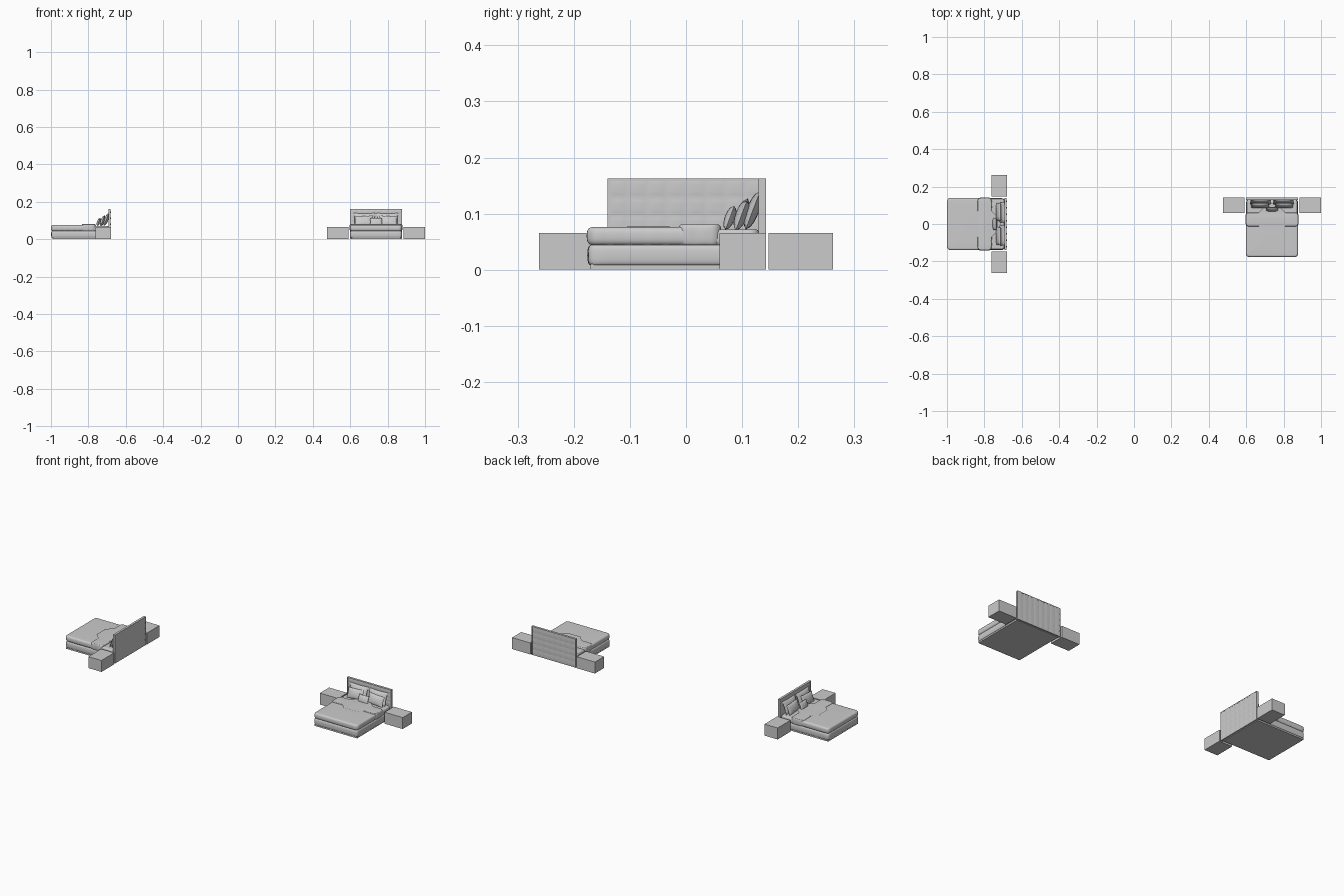
import bpy, bmesh, math
from mathutils import Matrix, Vector

if "Cube" in bpy.data.objects:
    bpy.data.objects.remove(bpy.data.objects["Cube"])

# Each bed is modelled with its headboard back on y = 0 and its foot towards -y
BEDS = [("right_bed", Matrix.Translation((0.738, 0.143, 0))),
        ("left_bed", Matrix.Translation((-0.68, 0, 0)) @ Matrix.Rotation(-math.pi / 2, 4, 'Z'))]


def place(name, bm, smooth=True, local=Matrix()):
    """Turn a bmesh into one object per bed, sharing the mesh."""
    bmesh.ops.recalc_face_normals(bm, faces=bm.faces)
    me = bpy.data.meshes.new(name)
    bm.to_mesh(me)
    bm.free()
    for bed, matrix in BEDS:
        ob = bpy.data.objects.new(bed + "_" + name, me)
        bpy.context.collection.objects.link(ob)
        ob.matrix_world = matrix @ local
    if smooth:
        bpy.ops.object.select_all(action='DESELECT')
        ob.select_set(True)
        bpy.context.view_layer.objects.active = ob
        bpy.ops.object.shade_smooth_by_angle(angle=math.radians(40))


def box(name, lo, hi):
    bm = bmesh.new()
    lo, hi = Vector(lo), Vector(hi)
    bmesh.ops.create_cube(bm, size=1, matrix=Matrix.Translation((lo + hi) / 2)
                          @ Matrix.Diagonal((*(hi - lo), 1)))
    place(name, bm, False)


def outline(hx, hy, r, n=16, corner=6):
    """Rounded rectangle with extra points along its sides."""
    pts = []
    centres = [(hx - r, hy - r), (r - hx, hy - r), (r - hx, r - hy), (hx - r, r - hy)]
    for k, (cx, cy) in enumerate(centres):
        arc = [(cx + r * math.cos((k + i / corner) * math.pi / 2),
                cy + r * math.sin((k + i / corner) * math.pi / 2)) for i in range(corner + 1)]
        nx, ny = centres[(k + 1) % 4]
        a = (k + 1) * math.pi / 2
        end = (nx + r * math.cos(a), ny + r * math.sin(a))
        pts += arc + [(arc[-1][0] + (end[0] - arc[-1][0]) * i / n,
                       arc[-1][1] + (end[1] - arc[-1][1]) * i / n) for i in range(1, n)]
    return pts


def soft_slab(name, lo, hi, edge, ripple=0.0, dome=0.0):
    """Padded slab: rounded rim, slight vertical gathers, gently domed top."""
    bm = bmesh.new()
    cx, cy = (lo[0] + hi[0]) / 2, (lo[1] + hi[1]) / 2
    hx, hy, hz = ((hi[i] - lo[i]) / 2 for i in range(3))
    steps, rings = 14, []
    levels = []
    for i in range(steps + 1):
        t = -math.pi / 2 + math.pi * i / steps
        s = math.copysign(abs(math.sin(t)) ** 0.8, t)
        levels.append((edge * (1 - math.cos(t) ** 0.7 if abs(math.cos(t)) > 1e-6 else 1), s * (hz - dome), math.cos(t)))
    for f in (0.03, 0.07, 0.1):
        levels.append((edge + f, hz - dome + dome * f / 0.1, 0))
    for inset, z, g in levels:
        r = max(0.004, 0.018 - inset)
        ring = []
        for x, y in outline(hx - inset, hy - inset, r):
            k = 1 - ripple * g * (0.5 + 0.5 * math.cos(190 * (x + y))) / hx
            ring.append(bm.verts.new((cx + x * k, cy + y * k, (lo[2] + hi[2]) / 2 + z)))
        rings.append(ring)
    for a, b in zip(rings, rings[1:]):
        for i in range(len(a)):
            j = (i + 1) % len(a)
            bm.faces.new((a[i], a[j], b[j], b[i]))
    bm.faces.new(rings[0])
    bm.faces.new(rings[-1])
    place(name, bm)


def pillow(name, x, y, z, w, h, thick, lean, roll=0.0):
    """Cushion with pinched corners, standing on its lower edge and leaning back."""
    bm = bmesh.new()
    n = 16
    bmesh.ops.create_grid(bm, x_segments=n, y_segments=n, size=1)
    back = bmesh.ops.duplicate(bm, geom=bm.verts[:] + bm.edges[:] + bm.faces[:])["geom"]
    back = {v for v in back if isinstance(v, bmesh.types.BMVert)}
    for v in bm.verts:
        u, q = v.co.x, v.co.y
        d = thick / 2 * (max(0, (1 - u * u) * (1 - q * q))) ** 0.45
        v.co = (w / 2 * u * (1 - 0.07 * (1 - q * q)), d if v in back else -d,
                h / 2 * q * (1 - 0.07 * (1 - u * u)))
    bmesh.ops.remove_doubles(bm, verts=bm.verts, dist=1e-6)
    m = (Matrix.Translation((x, y, z)) @ Matrix.Rotation(-lean, 4, 'X')
         @ Matrix.Rotation(roll, 4, 'Y') @ Matrix.Translation((0, 0, h / 2)))
    bm.transform(m)
    place(name, bm)


def quilted_panel(name, hw, z0, z1, y, depth, sign, cols=8, rows=5):
    """Upholstered face with a shallow grid of stitched squares."""
    bm = bmesh.new()
    bmesh.ops.create_grid(bm, x_segments=cols * 6, y_segments=rows * 6, size=1)
    for v in bm.verts:
        u, q = (v.co.x + 1) / 2, (v.co.y + 1) / 2
        puff = abs(math.sin(math.pi * cols * u) * math.sin(math.pi * rows * q)) ** 0.4
        v.co = (hw * (2 * u - 1), y + sign * depth * puff, z0 + (z1 - z0) * q)
    place(name, bm)


# Plinth, box spring, mattress and bedding
box("plinth", (-0.134, -0.313, 0), (0.134, -0.013, 0.010))
soft_slab("box_spring", (-0.14, -0.319, 0.008), (0.14, -0.012, 0.044), 0.008, 0.0015)
soft_slab("mattress", (-0.137, -0.300, 0.043), (0.137, -0.012, 0.072), 0.008)
soft_slab("duvet", (-0.14, -0.320, 0.043), (0.14, -0.100, 0.077), 0.012, 0.001, 0.001)
soft_slab("folded_blanket", (-0.1415, -0.157, 0.044), (0.1415, -0.080, 0.0805), 0.006, 0.0006)

# Headboard: core, raised rim and quilted faces
box("headboard_core", (-0.139, -0.009, 0), (0.139, -0.0015, 0.161))
quilted_panel("headboard_front", 0.134, 0.05, 0.158, -0.0095, 0.0015, -1)
quilted_panel("headboard_back", 0.139, 0.001, 0.161, -0.0015, 0.0012, 1)
box("headboard_top_rim", (-0.140, -0.0135, 0.158), (0.140, -0.0005, 0.163))
for side, s in (("left", -1), ("right", 1)):
    xs = sorted((s * 0.135, s * 0.140))
    box(side + "_headboard_rim", (xs[0], -0.0135, 0), (xs[1], -0.0005, 0.158))
    # Nightstand
    xs = sorted((s * 0.147, s * 0.262))
    box(side + "_nightstand", (xs[0], -0.083, 0), (xs[1], 0, 0.0655))
    # Back and front sleeping pillows
    pillow(side + "_back_pillow", s * 0.061, -0.037, 0.071, 0.115, 0.074, 0.022, 0.36)
    pillow(side + "_front_pillow", s * 0.063, -0.054, 0.071, 0.100, 0.058, 0.022, 0.36, s * 0.05)

# Small cushion in the middle
pillow("small_cushion", 0, -0.073, 0.071, 0.066, 0.046, 0.018, 0.36)
